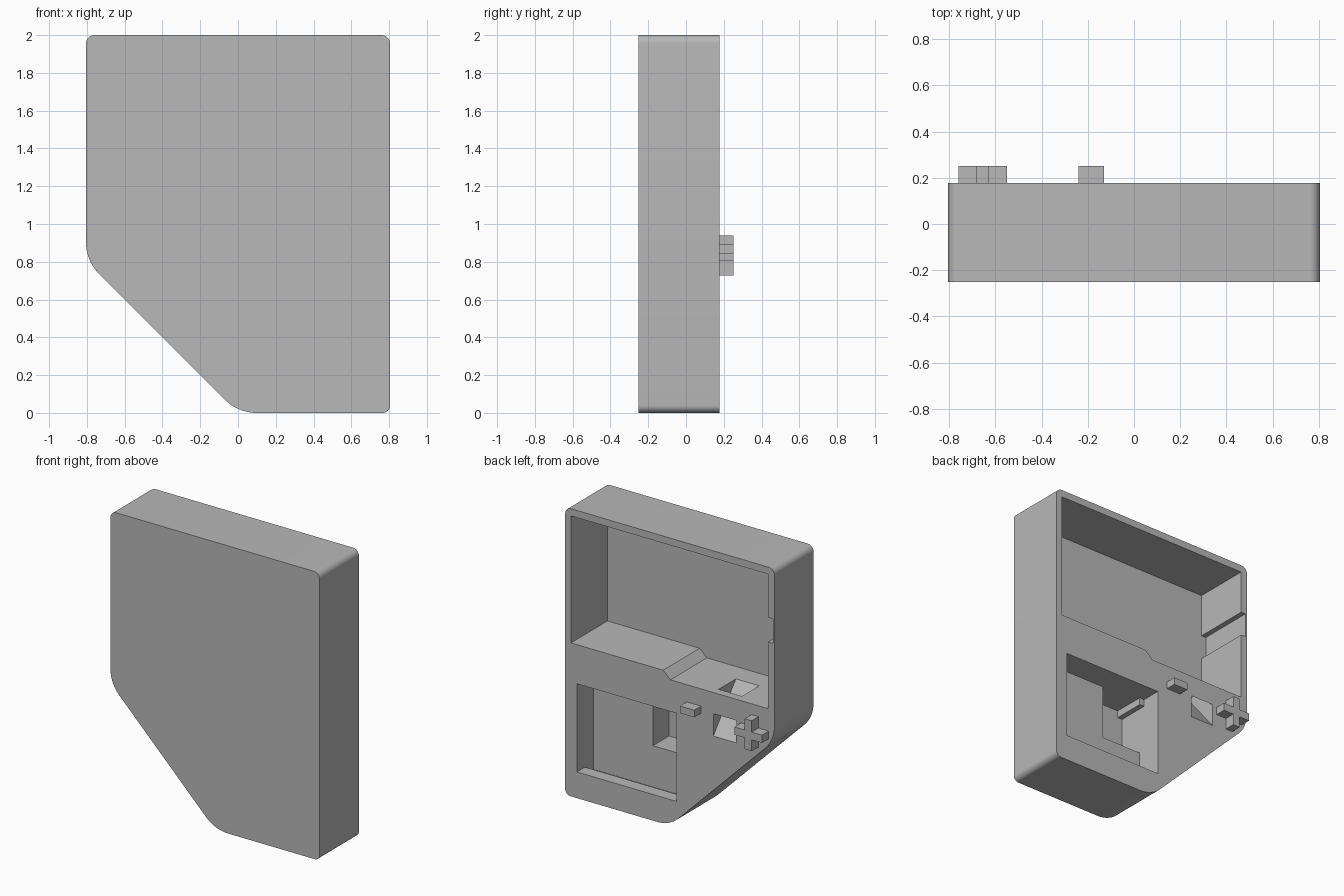
import bpy, bmesh, math
from mathutils import Vector

cube = bpy.data.objects.get("Cube")
if cube:
    bpy.data.objects.remove(cube, do_unlink=True)

grey = bpy.data.materials.new("plain_grey")
grey.use_nodes = True
grey.diffuse_color = (0.48, 0.48, 0.48, 1)
grey.node_tree.nodes["Principled BSDF"].inputs["Base Color"].default_value = grey.diffuse_color

FRONT, BACK, KNOB = -0.252, 0.178, 0.252
OUT = BACK + 0.03          # cutters reach past the back face


def prism(name, profile, axis, low, high):
    """Extrude a profile: axis 'y' takes (x, z) points, axis 'x' takes (y, z)."""
    def place(p, d):
        return (p[0], d, p[1]) if axis == "y" else (d, p[0], p[1])
    bm = bmesh.new()
    n = len(profile)
    a = [bm.verts.new(place(p, low)) for p in profile]
    b = [bm.verts.new(place(p, high)) for p in profile]
    bm.faces.new(a)
    bm.faces.new(b[::-1])
    for i in range(n):
        j = (i + 1) % n
        bm.faces.new((a[j], a[i], b[i], b[j]))
    bmesh.ops.recalc_face_normals(bm, faces=bm.faces[:])
    mesh = bpy.data.meshes.new(name)
    bm.to_mesh(mesh)
    bm.free()
    mesh.materials.append(grey)
    obj = bpy.data.objects.new(name, mesh)
    bpy.context.collection.objects.link(obj)
    return obj


def rect(left, right, bottom, top):
    return [(left, bottom), (right, bottom), (right, top), (left, top)]


def rounded(corners, steps=10):
    """Fillet each (x, z, radius) corner of a convex outline."""
    points = []
    for i, (x, z, r) in enumerate(corners):
        c = Vector((x, z))
        u = (Vector(corners[i - 1][:2]) - c).normalized()
        v = (Vector(corners[(i + 1) % len(corners)][:2]) - c).normalized()
        half = u.angle(v) / 2
        centre = c + (u + v).normalized() * (r / math.sin(half))
        start = c + u * (r / math.tan(half)) - centre
        end = c + v * (r / math.tan(half)) - centre
        for k in range(steps + 1):
            d = start.lerp(end, k / steps)
            # even steps along the arc
            t = k / steps
            sweep = start.angle(end)
            d = (start * math.sin((1 - t) * sweep) + end * math.sin(t * sweep)) / math.sin(sweep)
            points.append(tuple(centre + d))
    return points


def cut(body, cutter):
    mod = body.modifiers.new("cut", "BOOLEAN")
    mod.operation = "DIFFERENCE"
    mod.solver = "EXACT"
    mod.object = cutter
    bpy.ops.object.select_all(action="DESELECT")
    bpy.context.view_layer.objects.active = body
    body.select_set(True)
    bpy.ops.object.modifier_apply(modifier=mod.name)
    bpy.data.objects.remove(cutter, do_unlink=True)


# Case with one large slanted corner
case = prism("case", rounded([
    (-0.805, 2, 0.045), (-0.805, 0.805, 0.24), (0, 0, 0.24),
    (0.805, 0, 0.04), (0.805, 2, 0.045)]), "y", FRONT, BACK)

# Upper bay: stepped floor and a groove in one side wall
cut(case, prism("upper_bay", [
    (0.76, 1.95), (0.76, 1.067), (0.05, 1.067), (-0.005, 1.015), (-0.757, 1.015),
    (-0.757, 1.48), (-0.793, 1.48), (-0.793, 1.65), (-0.757, 1.65), (-0.757, 1.95)],
    "y", -0.222, OUT))

# Lower bay, undercut behind its bottom lip
cut(case, prism("lower_bay", [
    (OUT, 0.182), (OUT, 0.795), (-0.005, 0.795), (-0.005, 0.13), (0.09, 0.13), (0.09, 0.182)],
    "x", -0.052, 0.714))

# Deeper pit in the lower bay
cut(case, prism("pit", rect(-0.052, 0.257, 0.417, 0.795), "y", -0.182, 0.05))

# Slanted channel from the back face up into the upper bay
cut(case, prism("channel", [
    (OUT, 0.675), (OUT, 0.868), (BACK, 0.868), (0.12, 1.015), (0.12, 1.04),
    (-0.07, 1.04), (-0.07, 1.015), (BACK, 0.712)], "x", -0.514, -0.335))

bpy.ops.object.shade_smooth_by_angle(angle=math.radians(30))

# Small tab under the pit ceiling
prism("pit_tab", rect(-0.06, -0.015, 0.745, 0.8), "y", -0.19, 0.04)

# Raised button and cross on the back
prism("button", rect(-0.24, -0.13, 0.845, 0.895), "y", BACK - 0.01, KNOB)
cx, cz, arm, w = -0.655, 0.834, 0.106, 0.027
cross = []
for k in range(4):
    c, s = round(math.cos(k * math.pi / 2)), round(math.sin(k * math.pi / 2))
    for px, pz in ((arm, -w), (arm, w), (w, w)):
        cross.append((cx + px * c - pz * s, cz + px * s + pz * c))
prism("cross_pad", cross, "y", BACK - 0.01, KNOB)
